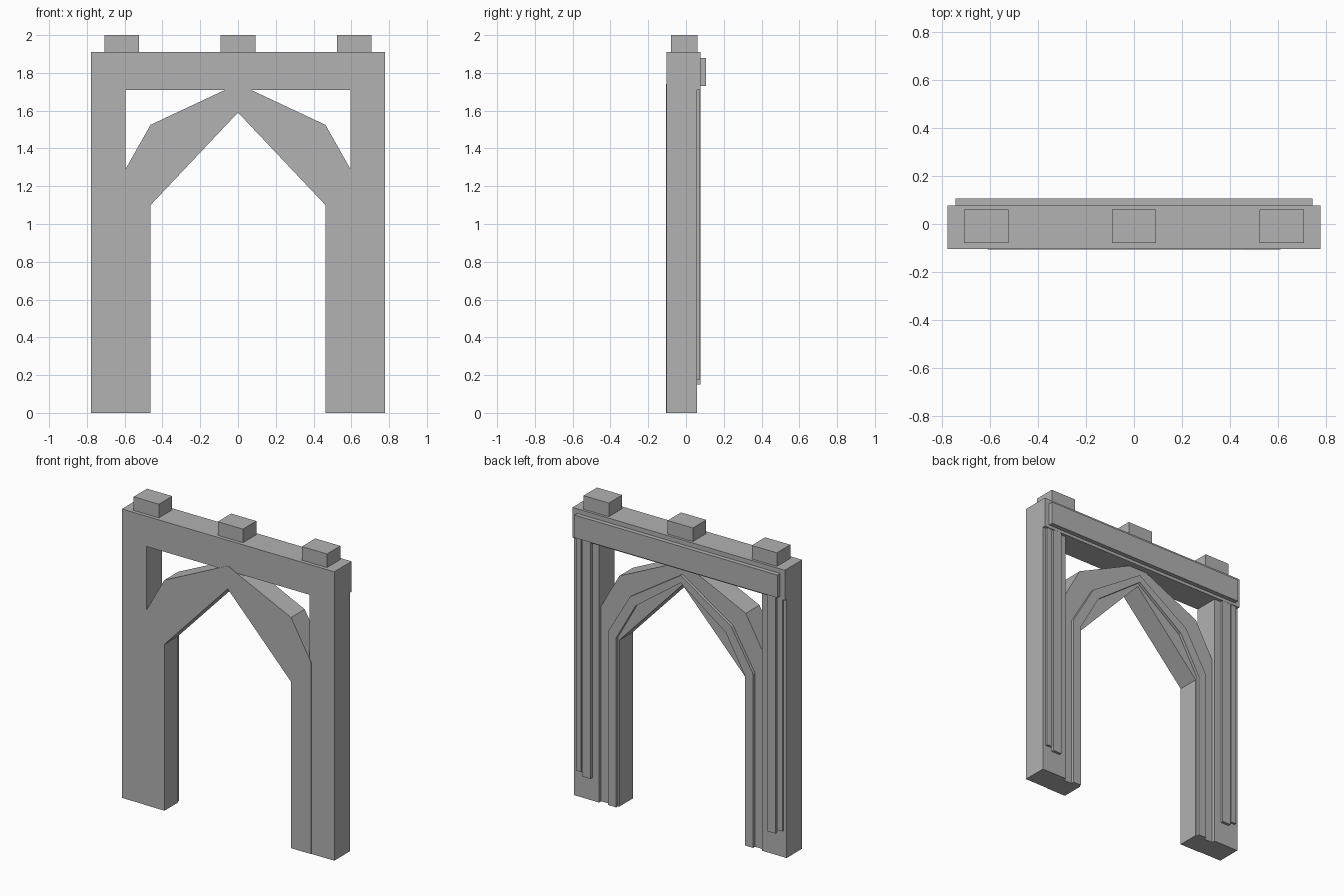
import bpy

if "Cube" in bpy.data.objects:
    bpy.data.objects.remove(bpy.data.objects["Cube"])

stone = bpy.data.materials.new("plain_grey")
stone.diffuse_color = (0.445, 0.445, 0.445, 1)
stone.use_nodes = True
stone.node_tree.nodes["Principled BSDF"].inputs["Base Color"].default_value = stone.diffuse_color


def add_mesh(name, verts, faces):
    mesh = bpy.data.meshes.new(name)
    mesh.from_pydata(verts, [], faces)
    mesh.materials.append(stone)
    obj = bpy.data.objects.new(name, mesh)
    bpy.context.collection.objects.link(obj)
    return obj


def box(name, x0, x1, y0, y1, z0, z1):
    verts = [(x, y, z) for z in (z0, z1) for y in (y0, y1) for x in (x0, x1)]
    faces = [(0, 2, 3, 1), (4, 5, 7, 6), (0, 1, 5, 4),
             (2, 6, 7, 3), (0, 4, 6, 2), (1, 3, 7, 5)]
    return add_mesh(name, verts, faces)


def band(name, outer, inner, y0, y1):
    """Symmetric pointed band between two half outlines (foot to apex)."""
    def full(half):
        return half + [(-x, z) for x, z in half[-2::-1]]
    o, i = full(outer), full(inner)
    n = len(o)
    verts = []
    for y in (y0, y1):
        for line in (o, i):
            verts += [(x, y, z) for x, z in line]
    faces = []
    for k in range(n - 1):
        a, b, c, d = k, n + k, 2 * n + k, 3 * n + k
        faces += [(a, a + 1, b + 1, b), (c, d, d + 1, c + 1),
                  (a, c, c + 1, a + 1), (b, b + 1, d + 1, d)]
    for k in (0, n - 1):
        quad = (k, n + k, 3 * n + k, 2 * n + k)
        faces.append(quad if k == 0 else quad[::-1])
    return add_mesh(name, verts, faces)


# Side posts with thin upright strips on the back
for side, s in (("left", -1), ("right", 1)):
    def mirrored(name, a, b, *rest):
        box(side + name, min(s * a, s * b), max(s * a, s * b), *rest)
    mirrored("_post", 0.595, 0.777, -0.104, 0.058, 0, 1.75)
    mirrored("_narrow_strip", 0.717, 0.755, 0.05, 0.072, 0.175, 1.72)
    mirrored("_wide_strip", 0.645, 0.707, 0.05, 0.076, 0.15, 1.72)

# Top beam with a raised back board
box("beam", -0.777, 0.777, -0.104, 0.077, 1.71, 1.91)
box("back_board", -0.743, 0.743, 0.07, 0.106, 1.73, 1.88)

# Blocks along the top
for x in (-0.615, 0, 0.615):
    box("top_block", x - 0.092, x + 0.092, -0.08, 0.06, 1.9, 2.0)

# Pointed arch and its raised moulding on the back
band("arch", [(0.61, 0), (0.61, 1.265), (0.463, 1.525), (0, 1.742)],
     [(0.463, 0), (0.463, 1.1), (0.2315, 1.345), (0, 1.59)], -0.107, 0.036)
band("arch_moulding", [(0.53, 0), (0.53, 1.15), (0.37, 1.42), (0, 1.66)],
     [(0.472, 0), (0.472, 1.12), (0.33, 1.37), (0, 1.61)], 0.03, 0.056)
